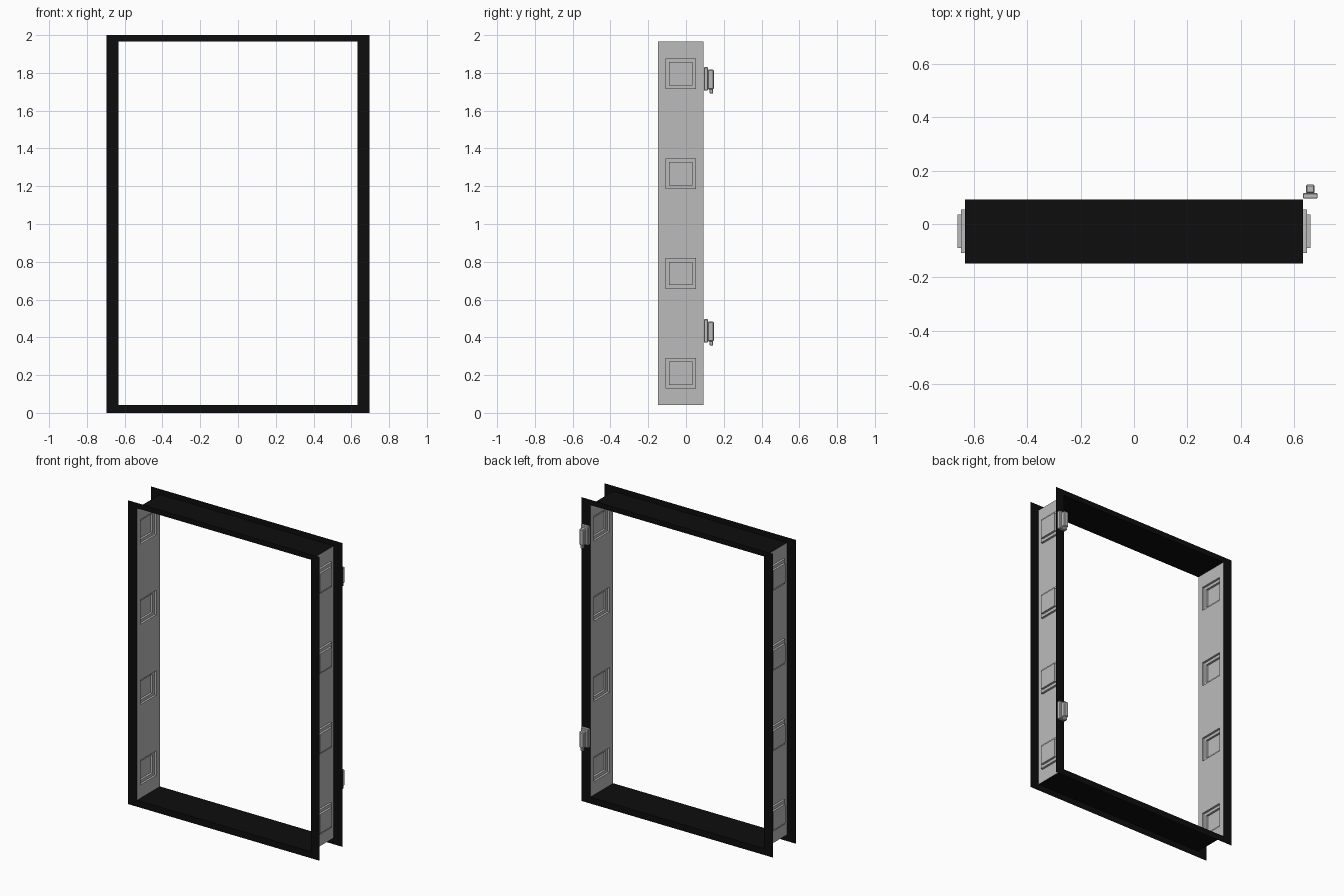
import bpy
import bmesh

if "Cube" in bpy.data.objects:
    bpy.data.objects.remove(bpy.data.objects["Cube"], do_unlink=True)


def material(name, value):
    mat = bpy.data.materials.new(name)
    mat.use_nodes = True
    colour = (value, value, value, 1)
    mat.diffuse_color = colour
    mat.node_tree.nodes["Principled BSDF"].inputs["Base Color"].default_value = colour
    return mat


BLACK = material("black paint", 0.004)
GREY = material("grey metal", 0.5)

# Main dimensions of the frame
OUT_X, IN_X = 0.697, 0.633
LOW, HIGH, TOP = 0.042, 1.965, 2.0
FRONT, BACK = -0.147, 0.092


def make_object(name, bm, mat):
    mesh = bpy.data.meshes.new(name)
    bm.to_mesh(mesh)
    bm.free()
    mesh.materials.append(mat)
    obj = bpy.data.objects.new(name, mesh)
    bpy.context.collection.objects.link(obj)
    return obj


def quad(bm, corners):
    return bm.faces.new([bm.verts.new(c) for c in corners])


def flange(name, y, facing):
    """Flat rectangular ring of sheet, mitred at the corners."""
    bm = bmesh.new()
    outer = [(-OUT_X, 0), (OUT_X, 0), (OUT_X, TOP), (-OUT_X, TOP)]
    inner = [(-IN_X, LOW), (IN_X, LOW), (IN_X, HIGH), (-IN_X, HIGH)]
    rings = [[bm.verts.new((x, y, z)) for x, z in ring] for ring in (outer, inner)]
    for i in range(4):
        j = (i + 1) % 4
        face = bm.faces.new((rings[0][i], rings[0][j], rings[1][j], rings[1][i]))
        face.normal_update()
        if face.normal.y * facing < 0:
            face.normal_flip()
    return make_object(name, bm, BLACK)


flange("front_flange", FRONT, -1)
flange("back_flange", BACK, 1)

# Head and sill sheets joining the two flanges
for name, z, up in (("head_sheet", HIGH, 1), ("sill_sheet", LOW, -1)):
    bm = bmesh.new()
    face = quad(bm, [(-IN_X, FRONT, z), (IN_X, FRONT, z), (IN_X, BACK, z), (-IN_X, BACK, z)])
    if up < 0:
        face.normal_flip()
    make_object(name, bm, BLACK)

# Side sheets with stepped square pockets pressed outwards
half = 0.081
centres = [0.21, 0.738, 1.267, 1.795]
ys = [FRONT, -0.108, 0.054, BACK]
zs = [LOW] + [c + s * half for c in centres for s in (-1, 1)] + [HIGH]
bm = bmesh.new()
grid = [[bm.verts.new((IN_X, y, z)) for y in ys] for z in zs]
pockets = []
for r in range(len(zs) - 1):
    for c in range(3):
        face = bm.faces.new((grid[r][c], grid[r][c + 1], grid[r + 1][c + 1], grid[r + 1][c]))
        if c == 1 and r % 2 == 1:
            pockets.append(face)
bm.normal_update()
for thickness, depth in ((0, 0.014), (0.027, 0), (0, 0.014)):
    bmesh.ops.inset_individual(bm, faces=pockets, thickness=thickness, depth=depth)
    bm.normal_update()
sides = make_object("side_sheets", bm, GREY)
sides.modifiers.new("Mirror", "MIRROR").use_mirror_merge = False


def block(name, x, y, z, bevel=0.0):
    """Box between pairs of limits, with optional chamfered edges."""
    bm = bmesh.new()
    bmesh.ops.create_cube(bm, size=1)
    for v in bm.verts:
        for axis, (a, b) in enumerate((x, y, z)):
            v.co[axis] = a if v.co[axis] < 0 else b
    if bevel:
        bmesh.ops.bevel(bm, geom=bm.edges[:], offset=bevel, segments=1, affect="EDGES")
    return make_object(name, bm, GREY)


# Two hinges on the back of the left jamb
for label, z in (("lower", 0.372), ("upper", 1.706)):
    block(label + "_hinge_plate", (0.632, 0.687), (0.095, 0.116), (z, z + 0.124), 0.003)
    block(label + "_hinge_knuckle", (0.643, 0.676), (0.115, 0.147), (z + 0.006, z + 0.112), 0.005)
    block(label + "_hinge_pin", (0.65, 0.669), (0.125, 0.143), (z - 0.016, z + 0.01), 0.003)
